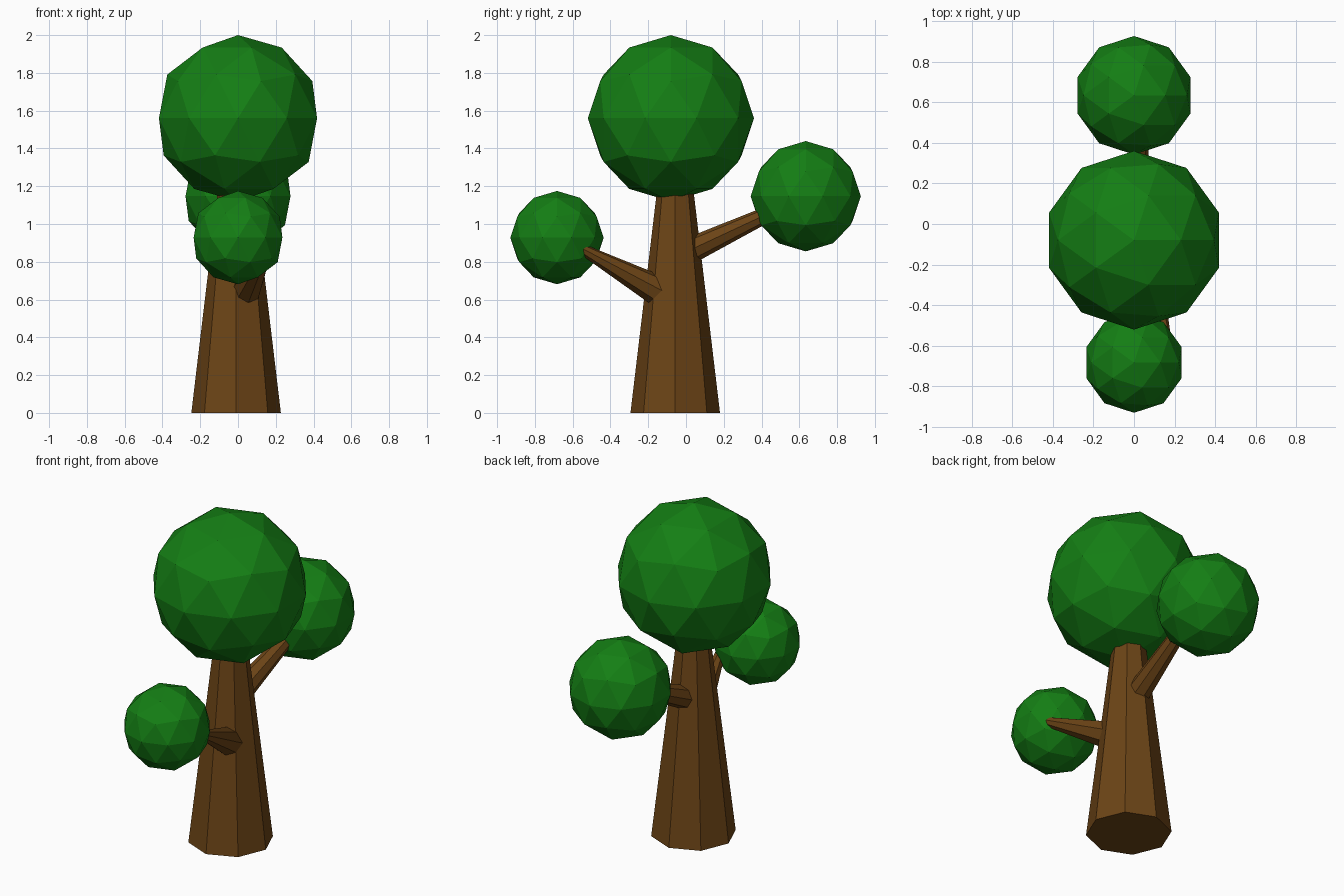
import bpy, bmesh
from mathutils import Vector

if "Cube" in bpy.data.objects:
    bpy.data.objects.remove(bpy.data.objects["Cube"])


def material(name, color):
    m = bpy.data.materials.new(name)
    m.diffuse_color = color
    m.use_nodes = True
    m.node_tree.nodes["Principled BSDF"].inputs["Base Color"].default_value = m.diffuse_color
    return m


BARK = material("bark", (0.15, 0.058, 0.008, 1))
LEAF = material("leaf", (0.007, 0.21, 0.007, 1))


def finish(name, bm, mat):
    mesh = bpy.data.meshes.new(name)
    bm.to_mesh(mesh)
    bm.free()
    mesh.materials.append(mat)
    obj = bpy.data.objects.new(name, mesh)
    bpy.context.collection.objects.link(obj)
    return obj


def limb(name, start, end, r_start, r_end):
    """Eight-sided tapered limb between two points."""
    start, end = Vector(start), Vector(end)
    axis = end - start
    bm = bmesh.new()
    bmesh.ops.create_cone(bm, cap_ends=True, segments=8, radius1=r_start,
                          radius2=r_end, depth=axis.length)
    obj = finish(name, bm, BARK)
    obj.location = (start + end) / 2
    if axis.xy.length > 1e-6:
        obj.rotation_euler = axis.to_track_quat('Z', 'Y').to_euler()
    return obj


def foliage(name, center, radius):
    """Low-poly leaf ball."""
    bm = bmesh.new()
    bmesh.ops.create_icosphere(bm, subdivisions=2, radius=radius)
    obj = finish(name, bm, LEAF)
    obj.location = center
    return obj


# Trunk and the two side branches
limb("trunk", (-0.01, -0.057, 0), (-0.01, -0.057, 1.3), 0.237, 0.082)
limb("front_branch", (0.025, -0.09, 0.615), (0.153, -0.55, 0.867), 0.09, 0.028)
limb("back_branch", (-0.015, -0.03, 0.835), (0.04, 0.5, 1.084), 0.073, 0.037)

# Leaf balls
foliage("crown_foliage", (0, -0.08, 1.56), 0.44)
foliage("back_foliage", (0, 0.634, 1.147), 0.292)
foliage("front_foliage", (0, -0.683, 0.928), 0.247)
